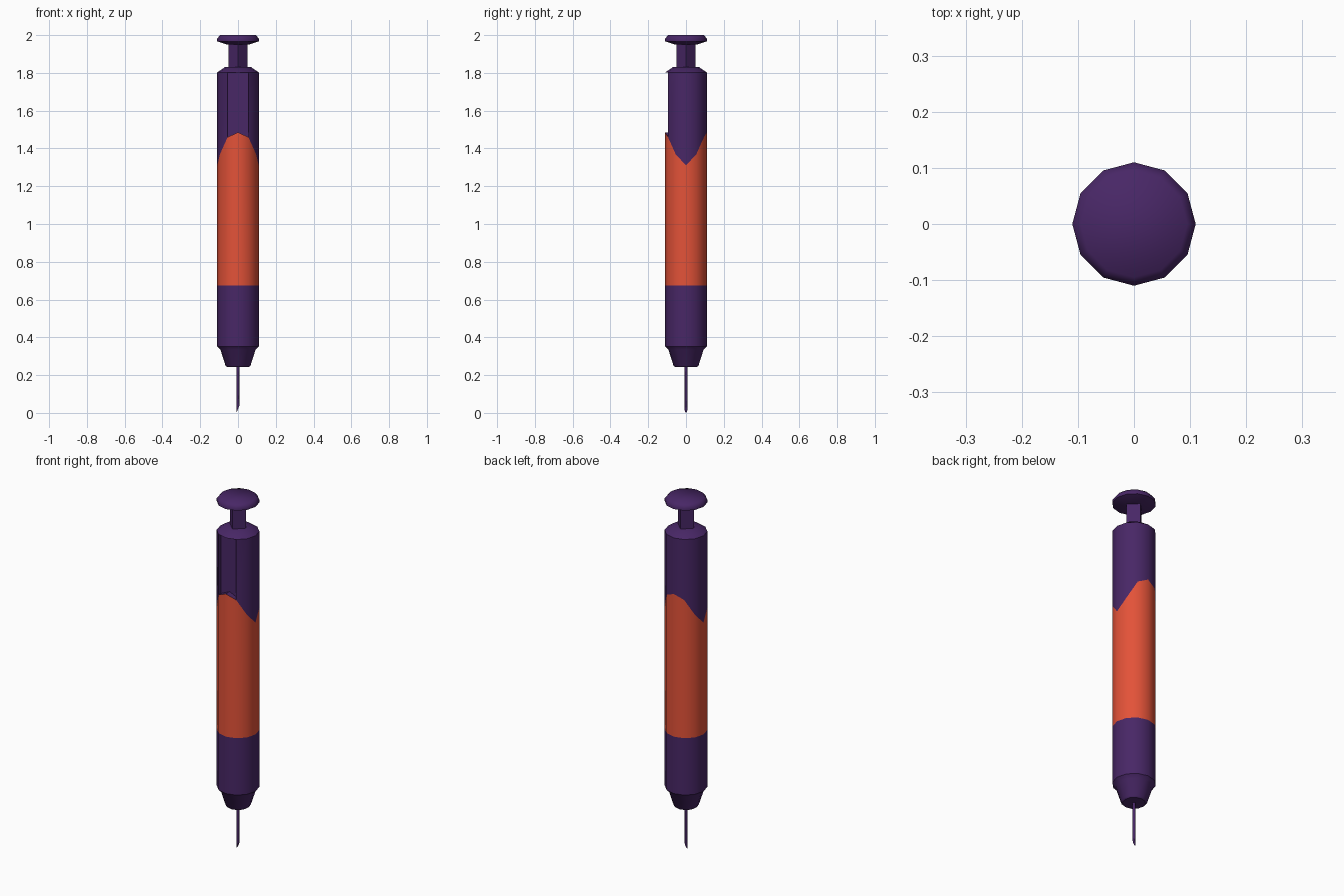
import bpy, bmesh, math
from mathutils import Vector

if "Cube" in bpy.data.objects:
    bpy.data.objects.remove(bpy.data.objects["Cube"])


def material(name, colour):
    m = bpy.data.materials.new(name)
    m.use_nodes = True
    m.diffuse_color = (*colour, 1)
    m.node_tree.nodes["Principled BSDF"].inputs["Base Color"].default_value = (*colour, 1)
    return m


purple = material("dark purple", (0.065, 0.02, 0.133))
orange = material("orange red", (0.77, 0.085, 0.04))


def lathe(bm, profile, sides):
    """Stack rings of (radius, height); height may depend on the side index."""
    rings = []
    for r, z in profile:
        ring = []
        for i in range(sides):
            a = math.tau * i / sides
            h = z(i) if callable(z) else z
            ring.append(bm.verts.new((r * math.cos(a), r * math.sin(a), h)))
        rings.append(ring)
    bands = []
    for low, high in zip(rings, rings[1:]):
        bands.append([bm.faces.new((low[i], low[(i + 1) % sides],
                                    high[(i + 1) % sides], high[i]))
                      for i in range(sides)])
    bm.faces.new(rings[0][::-1])
    bm.faces.new(rings[-1])
    return bands


def finish(bm, name, mats, angle=40):
    mesh = bpy.data.meshes.new(name)
    bmesh.ops.recalc_face_normals(bm, faces=bm.faces)
    bm.to_mesh(mesh)
    bm.free()
    ob = bpy.data.objects.new(name, mesh)
    bpy.context.collection.objects.link(ob)
    for m in mats:
        mesh.materials.append(m)
    bpy.ops.object.select_all(action="DESELECT")
    ob.select_set(True)
    bpy.context.view_layer.objects.active = ob
    bpy.ops.object.shade_smooth_by_angle(angle=math.radians(angle))
    return ob


# Barrel: the orange band rises to a peak at front and back
PEAKS = [1.31, 1.37, 1.46, 1.485]


def band_top(i):
    k = i % 6
    return PEAKS[min(k, 6 - k)]


R = 0.11
bm = bmesh.new()
bands = lathe(bm, [(0.058, 0.243), (0.066, 0.25), (0.093, 0.335), (R, 0.352),
                   (R, 0.675), (R, band_top), (R, 1.803), (0.07, 1.83)], 12)
for f in bands[4]:
    f.material_index = 1

# Recessed window in the front of the upper barrel
window = [bands[5][8], bands[5][9]]
bmesh.ops.inset_region(bm, faces=window, thickness=0.004, depth=0)
for v in {v for f in window for v in f.verts}:
    v.co.y = -0.075
finish(bm, "barrel", [purple, orange])

# Plunger stem
bm = bmesh.new()
lathe(bm, [(0.05, 1.82), (0.05, 1.96)], 4)
finish(bm, "plunger_stem", [purple])

# Push button
bm = bmesh.new()
lathe(bm, [(0.06, 1.95), (R, 1.967), (R, 1.982), (0.095, 2.0)], 12)
finish(bm, "push_button", [purple], 60)

# Needle with a slanted tip
bm = bmesh.new()
lathe(bm, [(0.008, lambda i: 0.02 + 0.02 * math.cos(math.tau * i / 8)),
           (0.008, 0.25)], 8)
for v in bm.verts:
    if v.co.z < 0.2:
        v.co.z = max(v.co.z, 0)
finish(bm, "needle", [purple], 50)
